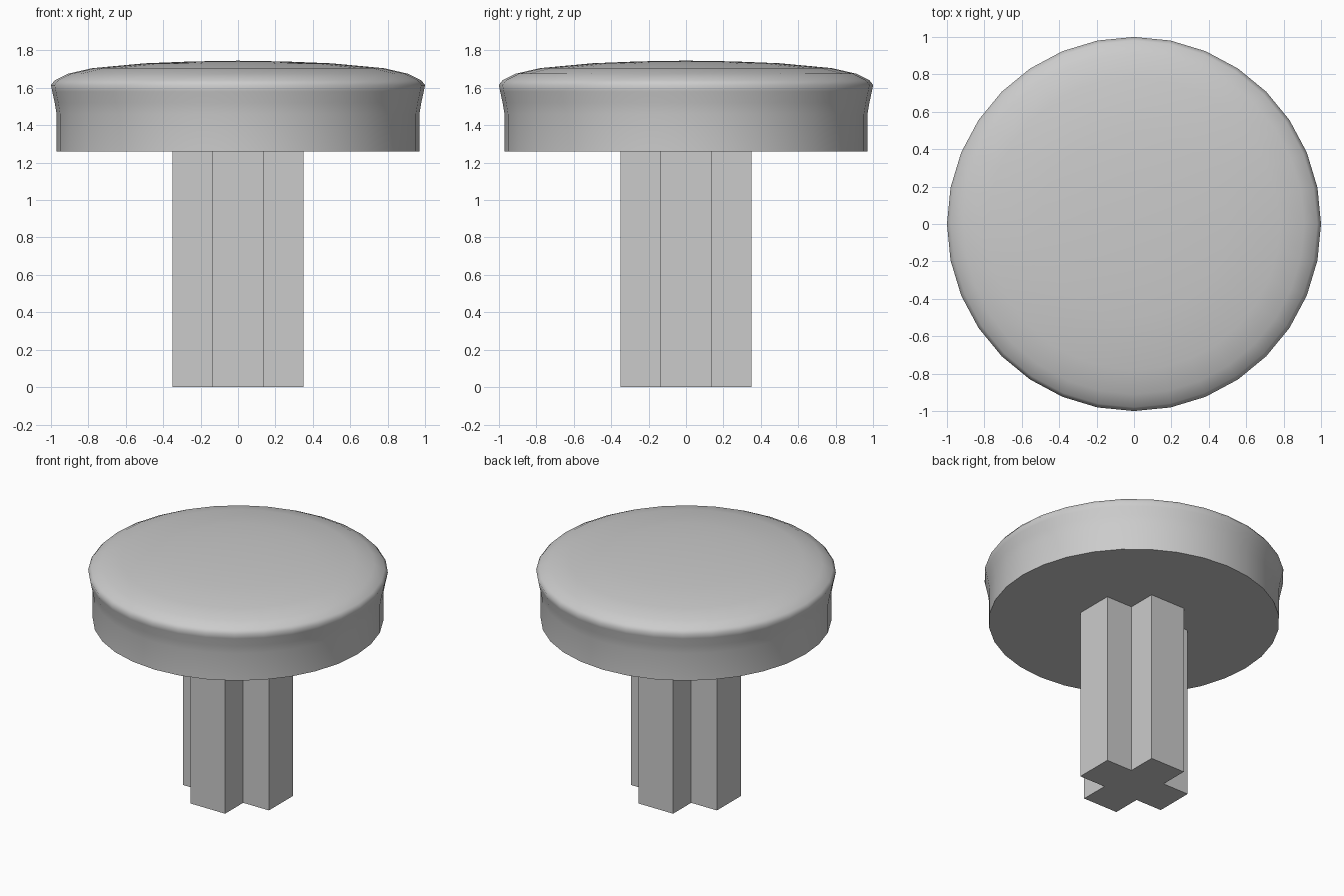
import bpy, bmesh, math

cube = bpy.data.objects.get("Cube")
if cube:
    bpy.data.objects.remove(cube, do_unlink=True)

grey = bpy.data.materials.new("light grey")
grey.use_nodes = True
grey.diffuse_color = (0.6, 0.6, 0.6, 1)
grey.node_tree.nodes["Principled BSDF"].inputs["Base Color"].default_value = (0.6, 0.6, 0.6, 1)


def make_object(name, bm):
    bmesh.ops.recalc_face_normals(bm, faces=bm.faces)
    mesh = bpy.data.meshes.new(name)
    bm.to_mesh(mesh)
    bm.free()
    mesh.materials.append(grey)
    obj = bpy.data.objects.new(name, mesh)
    bpy.context.collection.objects.link(obj)
    return obj


# Round cap: flared side wall and a shallow domed top, turned about z
UNDERSIDE = 1.26
profile = [(0, UNDERSIDE), (0.97, UNDERSIDE), (0.97, 1.46), (0.98, 1.52), (0.993, 1.58),
           (1.0, 1.615), (0.98, 1.64), (0.91, 1.675), (0.78, 1.705),
           (0.5, 1.731), (0.25, 1.741), (0, 1.745)]
bm = bmesh.new()
verts = [bm.verts.new((r, 0, z)) for r, z in profile]
edges = [bm.edges.new(pair) for pair in zip(verts, verts[1:])]
bmesh.ops.spin(bm, geom=verts + edges, axis=(0, 0, 1), cent=(0, 0, 0),
               angle=math.tau, steps=32)
bmesh.ops.remove_doubles(bm, verts=bm.verts, dist=0.0005)
cap = make_object("cap", bm)
bpy.ops.object.select_all(action="DESELECT")
cap.select_set(True)
bpy.context.view_layer.objects.active = cap
bpy.ops.object.shade_smooth_by_angle(angle=math.radians(50))

# Cross-shaped stem: one corner outline repeated by quarter turns, then extruded
REACH, HALF = 0.35, 0.14
outline = []
for turn in range(4):
    c, s = [(1, 0), (0, 1), (-1, 0), (0, -1)][turn]
    for x, y in [(REACH, -HALF), (REACH, HALF), (HALF, HALF)]:
        outline.append((c * x - s * y, s * x + c * y, 0))
bm = bmesh.new()
base = bm.faces.new([bm.verts.new(p) for p in outline])
top = bmesh.ops.extrude_face_region(bm, geom=[base], use_keep_orig=True)["geom"]
bmesh.ops.translate(bm, vec=(0, 0, UNDERSIDE),
                    verts=[v for v in top if isinstance(v, bmesh.types.BMVert)])
make_object("stem", bm)
